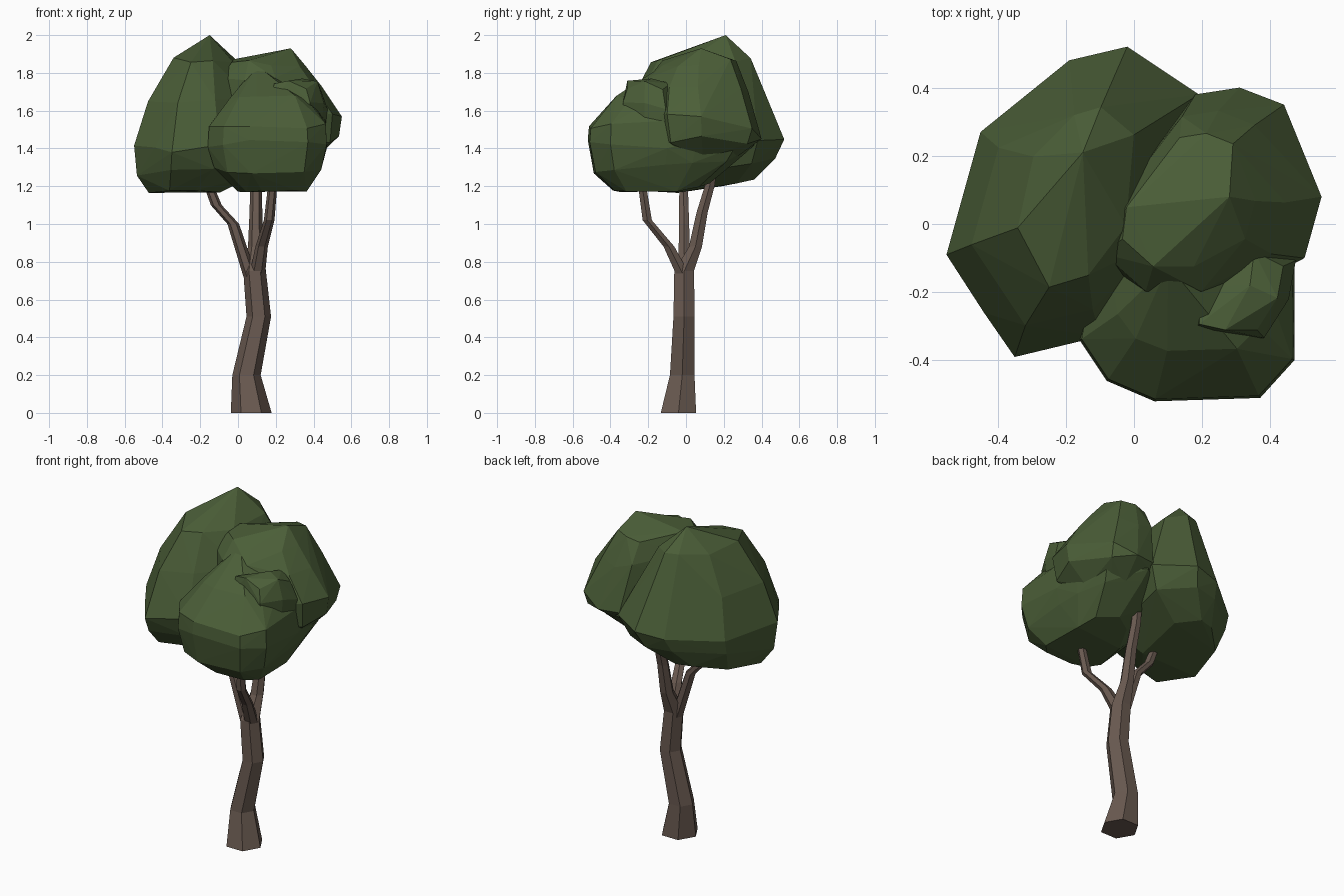
import bpy, bmesh, math, random

random.seed(4)


def material(name, rgb):
    m = bpy.data.materials.new(name)
    m.diffuse_color = (*rgb, 1)
    return m


BARK = material("bark", (0.14, 0.10, 0.08))
LEAF = material("leaf", (0.07, 0.112, 0.039))


def finish(name, bm, mat):
    bmesh.ops.recalc_face_normals(bm, faces=bm.faces)
    me = bpy.data.meshes.new(name)
    bm.to_mesh(me)
    bm.free()
    me.materials.append(mat)
    ob = bpy.data.objects.new(name, me)
    bpy.context.collection.objects.link(ob)
    return ob


def limb(name, path, sides=6):
    """Loft of level rings along (x, y, z, radius) points."""
    bm = bmesh.new()
    rings = []
    for x, y, z, r in path:
        rings.append([bm.verts.new((x + r * math.cos(a), y + r * math.sin(a), z))
                      for a in (math.tau * i / sides for i in range(sides))])
    for lo, hi in zip(rings, rings[1:]):
        for i in range(sides):
            j = (i + 1) % sides
            bm.faces.new((lo[i], lo[j], hi[j], hi[i]))
    bm.faces.new(rings[0])
    bm.faces.new(rings[-1])
    return finish(name, bm, BARK)


def lobe(name, centre, outline, levels, apex):
    """Faceted leaf mass: plan outline scaled at (z, sx, sy, dx, dy, tilt) levels."""
    bm = bmesh.new()
    cx, cy = centre
    for k, (z, sx, sy, dx, dy, tilt) in enumerate(levels):
        for x, y in outline:
            px, py = cx + dx + (x - cx) * sx, cy + dy + (y - cy) * sy
            dz = random.uniform(-0.025, 0.025) if k else random.uniform(0, 0.02)
            bm.verts.new((px, py, z + dz + tilt * max(py, 0)))
    bm.verts.new(apex)
    hull = bmesh.ops.convex_hull(bm, input=bm.verts)
    loose = {v for v in hull["geom_interior"] + hull["geom_unused"]
             if isinstance(v, bmesh.types.BMVert)}
    bmesh.ops.delete(bm, geom=list(loose), context='VERTS')
    return finish(name, bm, LEAF)


# Trunk with its leader bending back
limb("trunk", [(0.07, -0.04, 0, 0.108), (0.045, -0.02, 0.2, 0.075),
               (0.11, -0.01, 0.51, 0.065), (0.088, -0.01, 0.75, 0.06),
               (0.093, 0.05, 0.88, 0.04), (0.095, 0.085, 1.06, 0.034),
               (0.095, 0.125, 1.2, 0.03), (0.10, 0.17, 1.45, 0.024)])

# Side branches
limb("left_branch", [(0.065, -0.01, 0.72, 0.036), (-0.025, -0.01, 1.0, 0.031),
                     (-0.115, -0.012, 1.1, 0.029), (-0.20, -0.012, 1.32, 0.022)])
limb("right_branch", [(0.10, -0.01, 0.72, 0.042), (0.125, -0.09, 0.88, 0.033),
                      (0.165, -0.205, 1.02, 0.028), (0.195, -0.25, 1.32, 0.022)])

# Tall leaf mass at the left and back
lobe("left_foliage", (-0.2, 0.05),
     [(-0.55, -0.09), (-0.45, 0.27), (-0.19, 0.48), (-0.02, 0.52), (0.19, 0.38),
      (0.14, -0.08), (-0.1, -0.33), (-0.35, -0.39), (-0.44, -0.26)],
     [(1.16, 0.55, 0.66, -0.08, 0.0, 0.2), (1.27, 0.9, 0.9, -0.02, 0, 0.2),
      (1.40, 1, 1, 0, 0, 0.08), (1.64, 0.79, 0.79, 0, 0, 0),
      (1.86, 0.46, 0.58, 0.02, 0.02, 0)],
     (-0.15, 0.21, 2.0))

# Upper leaf mass at the right and back
lobe("upper_right_foliage", (0.24, 0.1),
     [(0.55, 0.08), (0.44, 0.35), (0.31, 0.40), (0.18, 0.38), (-0.08, 0.05),
      (-0.1, -0.1), (0.05, -0.23), (0.25, -0.23), (0.5, -0.1)],
     [(1.34, 0.55, 0.5, 0, 0, 0), (1.44, 0.95, 0.9, 0, 0, 0),
      (1.59, 1, 1, 0, 0, -0.3), (1.75, 0.82, 0.84, -0.05, -0.02, -0.1),
      (1.85, 0.6, 0.62, -0.07, -0.02, 0)],
     (0.28, 0.08, 1.93))

# Low leaf mass at the front, reaching back under the upper one
lobe("front_foliage", (0.17, -0.2),
     [(0.47, -0.1), (0.47, -0.4), (0.37, -0.51), (0.23, -0.5), (0.06, -0.52),
      (-0.08, -0.46), (-0.16, -0.34), (-0.1, 0.0), (0.02, 0.25), (0.2, 0.36),
      (0.41, 0.26), (0.46, 0.06)],
     [(1.17, 0.58, 0.58, 0.02, 0, 0.3), (1.29, 0.9, 0.9, 0, 0, 0.25),
      (1.42, 1, 1, 0, 0, 0), (1.53, 0.98, 0.98, 0, 0, -0.1),
      (1.66, 0.66, 0.6, 0, 0.02, 0)],
     (0.10, -0.12, 1.84))

# Small tuft on the front right
lobe("tuft_foliage", (0.32, -0.2),
     [(0.37, -0.06), (0.47, -0.11), (0.45, -0.22), (0.38, -0.33),
      (0.27, -0.33), (0.18, -0.31), (0.19, -0.18)],
     [(1.45, 0.9, 0.9, 0, 0, 0), (1.62, 1.03, 1.03, 0, 0, 0),
      (1.735, 0.85, 0.85, -0.01, 0, 0)],
     (0.34, -0.18, 1.77))
